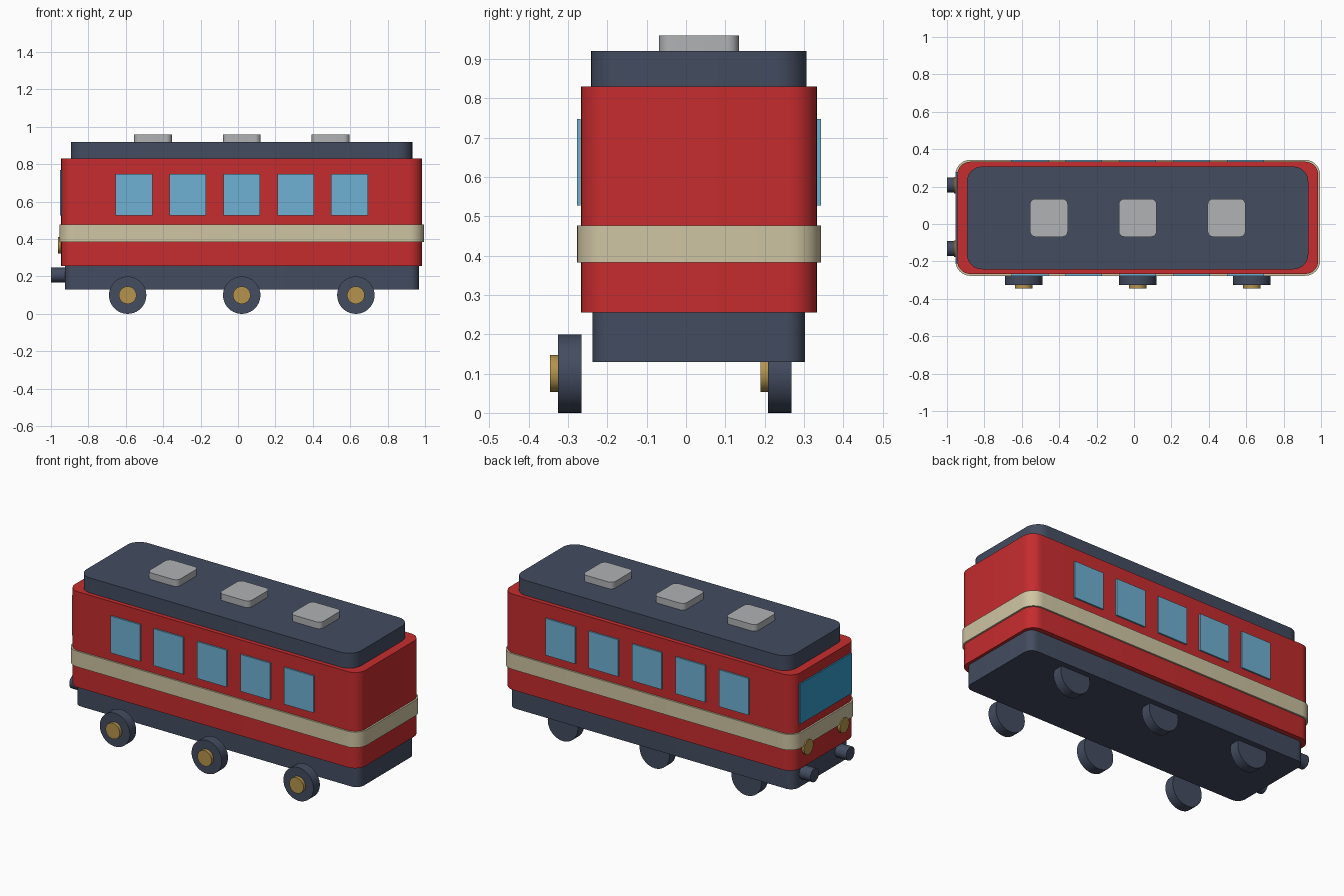
import bpy, bmesh, math
from mathutils import Matrix, Vector

cube = bpy.data.objects.get("Cube")
if cube:
    bpy.data.objects.remove(cube)


def material(name, rgb):
    # sRGB bytes to linear colour
    lin = [((c / 255 + 0.055) / 1.055) ** 2.4 for c in rgb] + [1]
    mat = bpy.data.materials.new(name)
    mat.use_nodes = True
    mat.diffuse_color = lin
    mat.node_tree.nodes["Principled BSDF"].inputs["Base Color"].default_value = lin
    return mat


RED = material("red paint", (198, 44, 46))
CREAM = material("cream stripe", (207, 197, 163))
SLATE = material("dark slate", (67, 76, 96))
GLASS = material("light blue glass", (110, 177, 210))
WINDSCREEN = material("deep blue glass", (50, 155, 200))
GREY = material("light grey", (176, 178, 180))
BRASS = material("brass", (180, 148, 76))

MID = Vector((0.02, 0.033))  # centre line of the coach


def finish(bm, name, mat):
    mesh = bpy.data.meshes.new(name)
    bm.to_mesh(mesh)
    bm.free()
    mesh.materials.append(mat)
    obj = bpy.data.objects.new(name, mesh)
    bpy.context.collection.objects.link(obj)
    bpy.ops.object.select_all(action="DESELECT")
    obj.select_set(True)
    bpy.context.view_layer.objects.active = obj
    bpy.ops.object.shade_smooth_by_angle(angle=math.radians(35))
    return obj


def block(name, mat, x, y, z, radius=0):
    """Box between (low, high) pairs, with rounded upright edges."""
    bm = bmesh.new()
    lo, hi = Vector((x[0], y[0], z[0])), Vector((x[1], y[1], z[1]))
    bmesh.ops.create_cube(bm, size=1, matrix=Matrix.Translation((lo + hi) / 2)
                          @ Matrix.Diagonal((*(hi - lo), 1)))
    if radius:
        upright = [e for e in bm.edges
                   if abs(e.verts[0].co.z - e.verts[1].co.z) > 0.001]
        bmesh.ops.bevel(bm, geom=upright, offset=radius, segments=8,
                        profile=0.5, affect="EDGES")
    return finish(bm, name, mat)


def disc(name, mat, centre, radius, depth, axis):
    """Cylinder lying along the x or y axis."""
    turn = Matrix.Rotation(math.pi / 2, 4, "Y" if axis == "x" else "X")
    bm = bmesh.new()
    bmesh.ops.create_cone(bm, cap_ends=True, segments=40, radius1=radius,
                          radius2=radius, depth=depth,
                          matrix=Matrix.Translation(centre) @ turn)
    return finish(bm, name, mat)


def around(centre, size):
    return centre - size / 2, centre + size / 2


# Coach shell, from the bottom up
block("chassis", SLATE, (-0.925, 0.968), (-0.238, 0.303), (0.13, 0.26), 0.05)
block("body", RED, (-0.945, 0.985), (-0.267, 0.333), (0.255, 0.83), 0.07)
block("stripe", CREAM, (-0.955, 0.995), (-0.277, 0.343), (0.383, 0.477), 0.08)
block("roof", SLATE, (-0.893, 0.932), (-0.242, 0.307), (0.825, 0.92), 0.08)

# Roof vents
for i in (-1, 0, 1):
    block("roof_vent", GREY, around(MID.x + i * 0.475, 0.202),
          around(MID.y, 0.203), (0.915, 0.96), 0.03)

# Side windows
for i in range(-2, 3):
    for side in (-1, 1):
        block("side_window", GLASS, around(MID.x + i * 0.288, 0.196),
              around(MID.y + side * 0.3055, 0.0095), (0.527, 0.748))

# Windscreen on the driving end
block("windscreen", WINDSCREEN, (-0.953, -0.944), around(MID.y, 0.49), (0.527, 0.768))

# Headlamps and buffers
for side in (-1, 1):
    y = MID.y + 0.005 + side * 0.17
    disc("headlamp", BRASS, (-0.945, y, 0.367), 0.044, 0.033, "x")
    disc("buffer", SLATE, (-0.95, y, 0.208), 0.04, 0.1, "x")

# Wheels with hubs facing forward on both rows
for i in (-1, 0, 1):
    for y in (-0.296, 0.239):
        x = MID.x + i * 0.61
        disc("wheel", SLATE, (x, y, 0.1), 0.1, 0.06, "y")
        disc("wheel_hub", BRASS, (x, y - 0.035, 0.1), 0.047, 0.03, "y")
